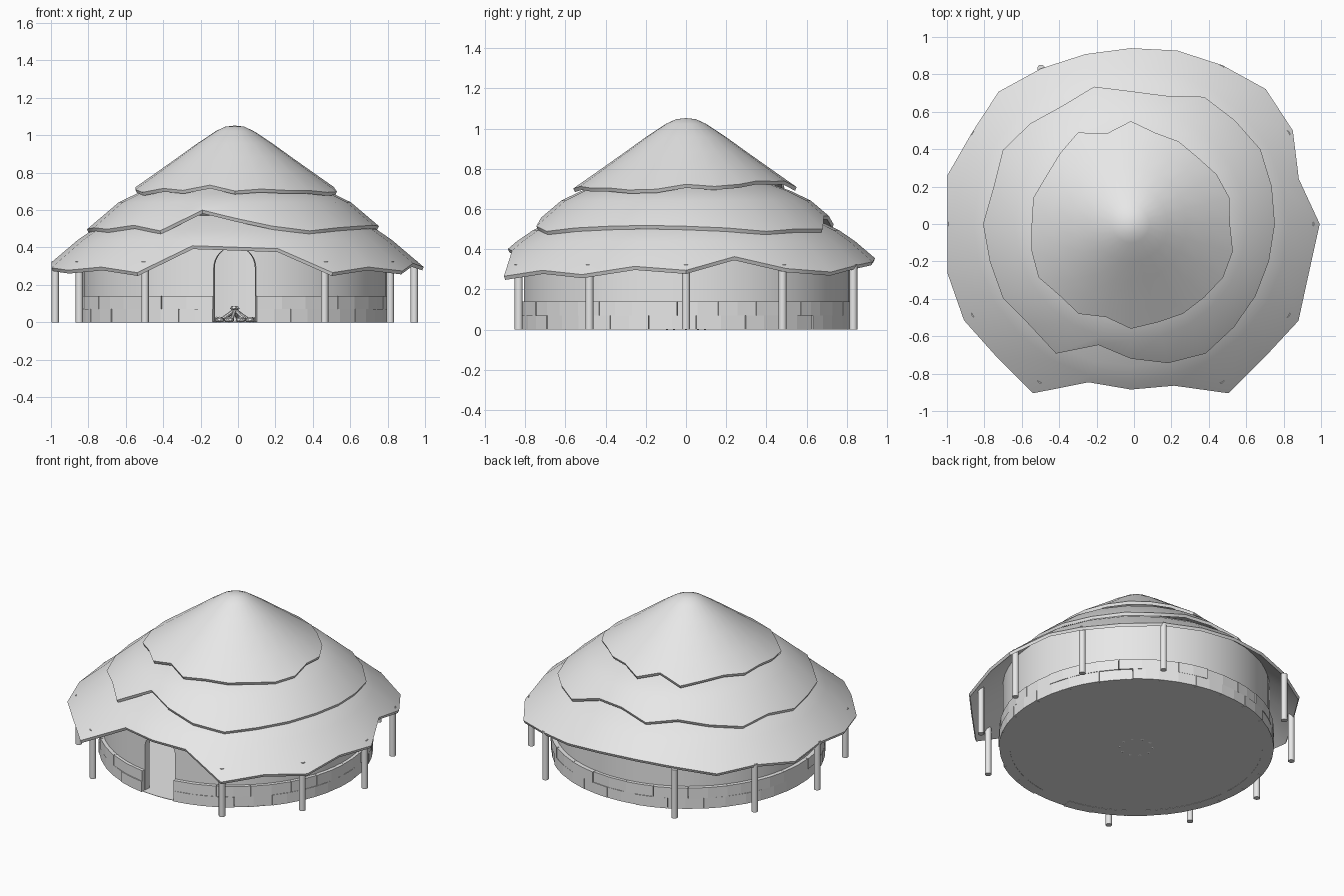
import bpy
import bmesh
import math
import random
from mathutils import Vector, Matrix

random.seed(4)
cube = bpy.data.objects.get("Cube")
if cube:
    bpy.data.objects.remove(cube, do_unlink=True)

CENTRE = Vector((-0.017, 0, 0))
WALL_IN, WALL_OUT, STONE_OUT = 0.77, 0.812, 0.837
DOOR_HALF, DOOR_SPRING, DOOR_RISE = 0.113, 0.29, 0.115
FRONT = 1.5 * math.pi
DOOR_ANGLE = math.asin(DOOR_HALF / WALL_OUT)

grey = bpy.data.materials.new("plain_grey")
grey.use_nodes = True
colour = (0.8, 0.8, 0.8, 1)
grey.diffuse_color = colour
grey.node_tree.nodes["Principled BSDF"].inputs["Base Color"].default_value = colour


def polar(radius, angle, z):
    return Vector((radius * math.cos(angle), radius * math.sin(angle), z))


def finish(bm, name, smooth=True):
    """Turn the bmesh into a placed, shaded object."""
    bmesh.ops.recalc_face_normals(bm, faces=bm.faces)
    mesh = bpy.data.meshes.new(name)
    bm.to_mesh(mesh)
    bm.free()
    mesh.materials.append(grey)
    obj = bpy.data.objects.new(name, mesh)
    obj.location = CENTRE
    bpy.context.collection.objects.link(obj)
    if smooth:
        bpy.ops.object.select_all(action="DESELECT")
        obj.select_set(True)
        bpy.context.view_layer.objects.active = obj
        bpy.ops.object.shade_smooth_by_angle(angle=math.radians(40))
    return obj


def bridge(bm, a, b, closed=True):
    """Join two rows of vertices with quads."""
    n = len(a)
    for i in range(n if closed else n - 1):
        j = (i + 1) % n
        bm.faces.new((a[i], a[j], b[j], b[i]))


def thatch_tier(name, edge_percent, edge_z, slope, inner, peak=None):
    """Ragged conical shell: the edge slides along the slope of the cone."""
    bm = bmesh.new()
    n = len(edge_percent)
    edge = [(p / 100, edge_z - slope * (p / 100 - inner[0][0])) for p in edge_percent]
    rows = [[(r, z)] * n for r, z in inner]
    under = [[(r - 0.008, z - 0.018) for r, z in row] for row in [edge] + rows]
    rings = []
    for row in under[::-1] + [edge] + rows:
        rings.append([bm.verts.new(polar(r, math.tau * i / n, z))
                      for i, (r, z) in enumerate(row)])
    for a, b in zip(rings, rings[1:]):
        bridge(bm, a, b)
    if peak:
        for ring, z in ((rings[-1], peak), (rings[0], peak - 0.02)):
            tip = bm.verts.new((0, 0, z))
            for i in range(n):
                bm.faces.new((ring[i], ring[(i + 1) % n], tip))
    else:
        bridge(bm, rings[-1], rings[0])
    return finish(bm, name)


def sector(bm, a0, a1, r0, r1, z0, z1, steps=2):
    """Curved block between two angles."""
    corners = ((r0, z0), (r1, z0), (r1, z1), (r0, z1))
    sections = []
    for k in range(steps + 1):
        angle = a0 + (a1 - a0) * k / steps
        sections.append([bm.verts.new(polar(r, angle, z)) for r, z in corners])
    for a, b in zip(sections, sections[1:]):
        bridge(bm, a, b)
    bm.faces.new(sections[0])
    bm.faces.new(sections[-1])


def rod(bm, start, end, radius, sides=10):
    """Capped cylinder between two points."""
    axis = end - start
    turn = axis.to_track_quat("Z", "Y").to_matrix().to_4x4()
    bmesh.ops.create_cone(bm, cap_ends=True, segments=sides, radius1=radius,
                          radius2=radius, depth=axis.length,
                          matrix=Matrix.Translation((start + end) / 2) @ turn)


# Thatched roof, from the eaves up; edge radii run anticlockwise from +x
thatch_tier("lower_thatch",
            [101, 93, 100, 102, 98, 96, 94, 94, 96, 100, 98, 101.4,
             98, 101.5, 103, 101, 104.5, 87.6, 88.5, 89.5, 104.5, 101, 103.5, 98.7],
            0.44, 0.85, [(0.84, 0.44), (0.76, 0.495), (0.6, 0.57)])
thatch_tier("middle_thatch",
            [77, 78, 80, 78.5, 78.5, 71, 71, 76, 73, 76, 79, 76,
             79, 78, 79, 76.5, 80, 67, 72, 77, 80, 78, 77, 76.5],
            0.642, 0.85, [(0.62, 0.642), (0.52, 0.69), (0.38, 0.74)])
thatch_tier("upper_thatch",
            [53, 54.5, 53, 50.5, 51, 50.5, 55, 50, 56.5, 53.5, 52, 54,
             53, 55, 57, 54, 55.5, 51.5, 56, 54.5, 55.5, 55.5, 57, 56.5],
            0.8, 0.7, [(0.42, 0.8), (0.3, 0.885), (0.2, 0.957),
                       (0.1, 1.023), (0.05, 1.046)], peak=1.052)

# Round wall with an arched doorway: columns whose foot follows the arch
bm = bmesh.new()
columns = []
span = math.tau - 2 * DOOR_ANGLE
for k in range(61):
    columns.append((FRONT + DOOR_ANGLE + span * k / 60, 0))
for k in range(17):
    t = -math.cos(math.pi * k / 16)
    foot = DOOR_SPRING + DOOR_RISE * math.sqrt(max(0, 1 - t * t))
    columns.append((FRONT + math.asin(t * DOOR_HALF / WALL_OUT), foot))
sections = [[bm.verts.new(polar(r, a, z)) for r, z in
             ((WALL_IN, foot), (WALL_OUT, foot), (WALL_OUT, 0.44), (WALL_IN, 0.44))]
            for a, foot in columns]
for i, section in enumerate(sections):
    bridge(bm, section, sections[(i + 1) % len(sections)])
bmesh.ops.remove_doubles(bm, verts=bm.verts, dist=0.0001)
finish(bm, "round_wall")

# Two courses of stone around the foot of the wall, broken at the door
bm = bmesh.new()
first = FRONT + DOOR_ANGLE
step = span / 24
for course, z in enumerate((0, 0.07)):
    joints = [0] + [k + 0.5 * course + random.uniform(-0.2, 0.2)
                    for k in range(1, 24 - course)] + [24]
    for a, b in zip(joints, joints[1:]):
        sector(bm, first + a * step + 0.0015, first + b * step - 0.0015, WALL_OUT - 0.01,
               STONE_OUT + random.uniform(-0.004, 0.004), z, z + 0.07)
finish(bm, "stone_footing", smooth=False)

# Floor disc
bm = bmesh.new()
bmesh.ops.create_cone(bm, cap_ends=True, segments=64, radius1=STONE_OUT - 0.004,
                      radius2=STONE_OUT - 0.004, depth=0.003,
                      matrix=Matrix.Translation((0, 0, 0.003)))
finish(bm, "floor")

# Posts under the eaves, none at the door or opposite it
bm = bmesh.new()
for k in range(12):
    if k % 6 != 3:
        foot = polar(0.96, math.tau * k / 12, 0)
        rod(bm, foot, foot + Vector((0, 0, 0.325)), 0.02, 12)
finish(bm, "eave_posts")

# Hearth: ring of stones with leaning logs
bm = bmesh.new()
for k in range(10):
    place = Matrix.Translation(polar(0.1, math.tau * k / 10, 0.014))
    turn = Matrix.Rotation(math.tau * k / 10 + random.uniform(-0.3, 0.3), 4, "Z")
    size = Matrix.Diagonal((0.026, 0.03, 0.016, 1))
    bmesh.ops.create_icosphere(bm, subdivisions=1, radius=1, matrix=place @ turn @ size)
finish(bm, "hearth_stones", smooth=False)

bm = bmesh.new()
for k in range(6):
    angle = math.tau * k / 6 + 0.3
    rod(bm, polar(0.075, angle, 0.014), polar(0.02, angle + math.pi, 0.08), 0.01, 8)
finish(bm, "hearth_logs")
